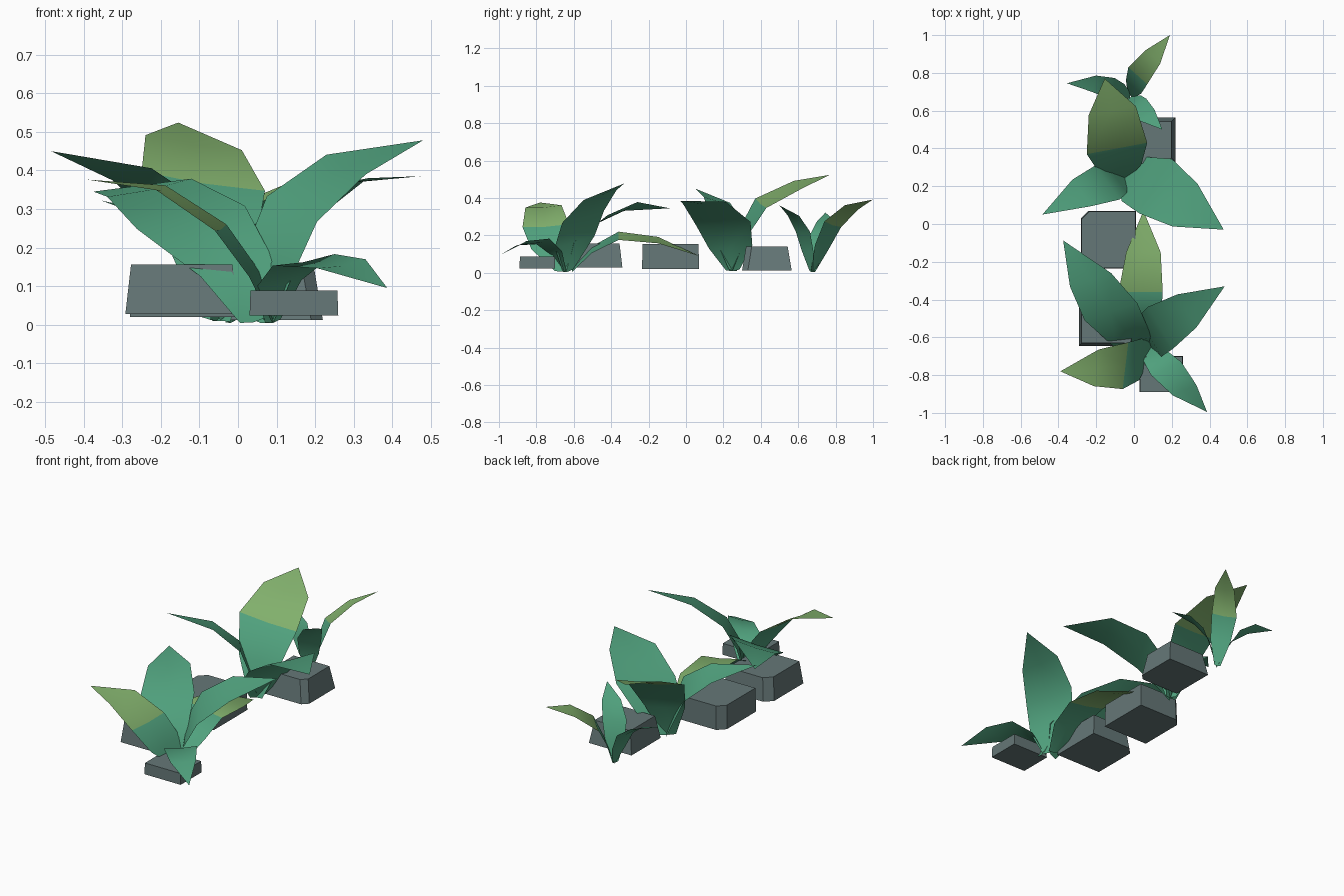
import bpy, bmesh
from mathutils import Vector as V

if "Cube" in bpy.data.objects:
    bpy.data.objects.remove(bpy.data.objects["Cube"])


def material(name, rgb):
    m = bpy.data.materials.new(name)
    m.diffuse_color = (*rgb, 1)
    m.use_nodes = True
    m.node_tree.nodes["Principled BSDF"].inputs["Base Color"].default_value = m.diffuse_color
    return m


LEAF = material("leaf green", (0.08, 0.355, 0.205))
LIGHT = material("light leaf green", (0.22, 0.43, 0.15))
ROCK = material("rock grey", (0.13, 0.185, 0.185))


def finish(bm, name, mats, smooth):
    me = bpy.data.meshes.new(name)
    for m in mats:
        me.materials.append(m)
    for f in bm.faces:
        f.smooth = smooth
    bm.to_mesh(me)
    bm.free()
    bpy.context.collection.objects.link(bpy.data.objects.new(name, me))


def leaf(name, base, wide, upper, tip, half, light=False, low_width=0.8, shift=(0, 0, 0)):
    """Arching blade: midrib base -> widest row -> upper row -> tip; half = half-width vector."""
    base, wide, upper, tip, half = map(V, (base, wide, upper, tip, half))
    low = base.lerp(wide, 0.43)
    low.z = base.z + 0.5 * (wide.z - base.z)
    low += V(shift)
    bm = bmesh.new()
    rows = []
    for mid, s in ((base, 0.25), (low, low_width), (wide, 1.0), (upper, 0.78)):
        rows.append([bm.verts.new(mid + half * s * k - V((0, 0, 0.006 * (k == 0))))
                     for k in (-1, 0, 1)])
    end = bm.verts.new(tip)
    for i in range(3):
        for j in range(2):
            f = bm.faces.new((rows[i][j], rows[i][j + 1], rows[i + 1][j + 1], rows[i + 1][j]))
            f.material_index = int(light and i == 2)
    for j in range(2):
        f = bm.faces.new((rows[3][j], rows[3][j + 1], end))
        f.material_index = int(light)
    bm.normal_update()
    if sum(f.normal.z for f in bm.faces) < 0:
        bmesh.ops.reverse_faces(bm, faces=bm.faces[:])
    finish(bm, name, [LEAF, LIGHT], True)


def rock(name, lo, hi, taper, corners, cut):
    """Tapered block with chosen upright corners chamfered."""
    lo, hi = V(lo), V(hi)
    c, d = (lo + hi) / 2, hi - lo
    bm = bmesh.new()
    bmesh.ops.create_cube(bm, size=1)
    for v in bm.verts:
        k = taper if v.co.z > 0 else 1
        v.co = V((c.x + v.co.x * d.x * k, c.y + v.co.y * d.y * k, c.z + v.co.z * d.z))
    edges = []
    for e in bm.edges:
        a, b = e.verts
        if abs(a.co.z - b.co.z) > 0.01:
            m = (a.co + b.co) / 2 - c
            if (m.x > 0, m.y > 0) in [(x > 0, y > 0) for x, y in corners]:
                edges.append(e)
    if edges:
        bmesh.ops.bevel(bm, geom=edges, offset=cut, segments=1, affect='EDGES')
    finish(bm, name, [ROCK], False)


# front plant
leaf("front_plant_leaf_left", (0.04, -0.645, 0.012), (-0.122, -0.465, 0.278),
     (-0.23, -0.295, 0.355), (-0.375, -0.087, 0.345), (0.14, 0.045, 0.03),
     low_width=0.68, shift=(0.028, -0.06, 0))
leaf("front_plant_leaf_right", (0.075, -0.63, 0.012), (0.14, -0.55, 0.30),
     (0.28, -0.46, 0.415), (0.48, -0.33, 0.478), (0.065, -0.112, -0.033),
     low_width=0.95, shift=(-0.02, 0, 0.01))
leaf("front_plant_leaf_low", (0.09, -0.65, 0.01), (0.17, -0.765, 0.168),
     (0.268, -0.88, 0.158), (0.387, -0.995, 0.095), (0.08, 0.035, 0.015),
     low_width=0.75, shift=(-0.02, 0.01, 0.015))
leaf("front_plant_leaf_light_left", (0.09, -0.67, 0.012), (-0.045, -0.75, 0.252),
     (-0.2, -0.762, 0.355), (-0.39, -0.78, 0.376), (0.015, 0.124, 0.008), True, 0.9,
     (0.01, -0.01, 0))
leaf("front_plant_leaf_light_back", (0.06, -0.61, 0.01), (0.035, -0.36, 0.198),
     (0.05, -0.15, 0.175), (0.05, 0.07, 0.09), (0.117, 0, -0.022), True,
     0.8, (0, 0, 0.02))

# middle plant
leaf("middle_plant_leaf_right", (-0.05, 0.25, 0.015), (0.115, 0.2, 0.262),
     (0.27, 0.1, 0.372), (0.475, -0.03, 0.385), (0.085, 0.145, 0.01),
     low_width=0.8, shift=(-0.02, 0.01, 0))
leaf("middle_plant_leaf_left", (-0.05, 0.25, 0.015), (-0.14, 0.22, 0.285),
     (-0.275, 0.165, 0.39), (-0.485, 0.05, 0.45), (0.065, -0.09, 0.02))
leaf("middle_plant_leaf_light", (-0.06, 0.24, 0.015), (-0.09, 0.4, 0.372),
     (-0.115, 0.6, 0.472), (-0.155, 0.77, 0.524), (0.16, 0.03, -0.025), True,
     0.7, (0, -0.015, 0))

# back plant
leaf("back_plant_leaf_light", (-0.02, 0.68, 0.01), (0.02, 0.785, 0.26),
     (0.1, 0.885, 0.35), (0.19, 1.0, 0.392), (0.05, -0.045, 0.015), True)
leaf("back_plant_leaf_left", (-0.02, 0.68, 0.01), (-0.115, 0.717, 0.21),
     (-0.21, 0.742, 0.28), (-0.355, 0.745, 0.322), (0.012, 0.056, 0.01))
leaf("back_plant_leaf_right", (-0.02, 0.67, 0.01), (0.015, 0.625, 0.22),
     (0.07, 0.575, 0.305), (0.15, 0.5, 0.36), (0.05, 0.038, 0))

# stones
rock("stone_centre", (-0.28, -0.235, 0.02), (0.01, 0.07, 0.155), 0.98, [(-1, 1)], 0.04)
rock("stone_back", (-0.05, 0.3, 0.012), (0.22, 0.565, 0.14), 0.84, [(1, -1)], 0.03)
rock("stone_left", (-0.292, -0.645, 0.028), (0.0, -0.34, 0.156), 0.9, [(-1, 1)], 0.04)
rock("stone_front", (0.03, -0.89, 0.024), (0.26, -0.7, 0.088), 0.98, [], 0)
